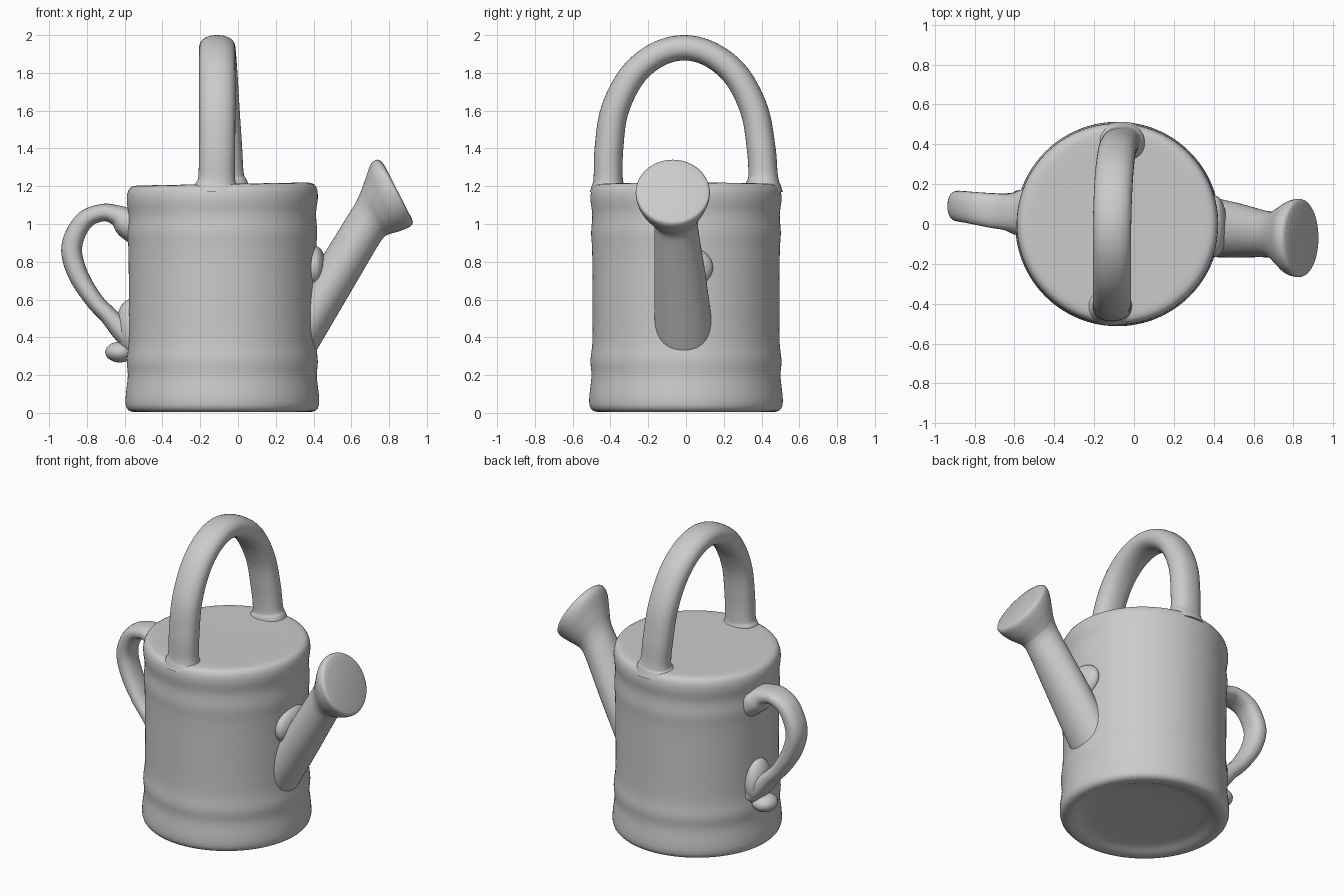
import bpy, bmesh, math
from mathutils import Vector

if "Cube" in bpy.data.objects:
    bpy.data.objects.remove(bpy.data.objects["Cube"])

BODY_X = -0.083


def make_object(name, bm, angle=50):
    bmesh.ops.recalc_face_normals(bm, faces=bm.faces[:])
    mesh = bpy.data.meshes.new(name)
    bm.to_mesh(mesh)
    bm.free()
    ob = bpy.data.objects.new(name, mesh)
    bpy.context.collection.objects.link(ob)
    bpy.ops.object.select_all(action='DESELECT')
    ob.select_set(True)
    bpy.context.view_layer.objects.active = ob
    bpy.ops.object.shade_smooth_by_angle(angle=math.radians(angle))
    return ob


def smooth_rows(rows, steps):
    """Catmull-Rom interpolation through rows of numbers."""
    rows = [Vector(r) for r in rows]
    out = []
    for i in range(len(rows) - 1):
        b, c = rows[i], rows[i + 1]
        a = rows[i - 1] if i else b * 2 - c
        d = rows[i + 2] if i + 2 < len(rows) else c * 2 - b
        for s in range(steps):
            t = s / steps
            out.append((b * 2 + (c - a) * t + (a * 2 - b * 5 + c * 4 - d) * t * t
                        + (b * 3 - a - c * 3 + d) * t ** 3) * 0.5)
    return out + [rows[-1]]


def loft(name, sections, sides=36, power=1.0):
    """Skin rings given as (centre, half axis, half axis)."""
    bm = bmesh.new()
    rings = []
    for c, u, v in sections:
        ring = []
        for k in range(sides):
            a = 2 * math.pi * k / sides
            x, y = (math.copysign(abs(f) ** power, f) for f in (math.cos(a), math.sin(a)))
            ring.append(bm.verts.new(c + u * x + v * y))
        rings.append(ring)
    for r, q in zip(rings, rings[1:]):
        for k in range(sides):
            n = (k + 1) % sides
            bm.faces.new((r[k], r[n], q[n], q[k]))
    bm.faces.new(rings[0])
    bm.faces.new(rings[-1])
    return make_object(name, bm)


def strap(name, rows, wide_axis, power):
    """Tube along rows of (x, y, z, half width, half thickness)."""
    pts = smooth_rows(rows, 7)
    secs = []
    for i, p in enumerate(pts):
        t = Vector(pts[min(i + 1, len(pts) - 1)][:3]) - Vector(pts[max(i - 1, 0)][:3])
        thick = t.cross(wide_axis).normalized()
        wide = thick.cross(t).normalized()
        secs.append((Vector(p[:3]), wide * p[3], thick * p[4]))
    return loft(name, secs, power=power)


def blob(name, loc, size):
    bm = bmesh.new()
    bmesh.ops.create_uvsphere(bm, u_segments=32, v_segments=20, radius=1)
    for v in bm.verts:
        v.co = Vector(a * b for a, b in zip(v.co, size)) + Vector(loc)
    return make_object(name, bm)


# Can body: lathed profile with two soft ribs and a recessed base
profile = [(0, .04), (.36, .04), (.40, .022), (.44, .003), (.485, .004), (.51, .022),
           (.516, .06), (.507, .14), (.498, .20), (.506, .25), (.507, .29), (.497, .345),
           (.494, .40), (.496, .65), (.496, .88), (.503, .93), (.503, .97), (.496, 1.03),
           (.497, 1.07), (.508, 1.12), (.506, 1.17), (.492, 1.204), (.46, 1.213),
           (.40, 1.211), (0, 1.21)]
bm = bmesh.new()
verts = [bm.verts.new((r, 0, z)) for r, z in profile]
edges = [bm.edges.new(e) for e in zip(verts, verts[1:])]
bmesh.ops.spin(bm, geom=verts + edges, cent=(0, 0, 0), axis=(0, 0, 1),
               angle=2 * math.pi, steps=72, use_duplicate=False)
bmesh.ops.remove_doubles(bm, verts=bm.verts[:], dist=1e-4)
for v in bm.verts:
    if v.co.z > 1:
        v.co.z += 0.018 * v.co.x
    v.co.x += BODY_X
body = make_object("can_body", bm, 60)
body.modifiers.new("soften", 'SUBSURF').levels = 1
body.modifiers["soften"].render_levels = 1

# Overhead carrying handle, flared where it meets the lid
strap("top_handle", [
    (-.115, -.412, 1.17, .125, .098), (-.115, -.412, 1.205, .112, .086),
    (-.113, -.412, 1.25, .097, .077), (-.111, -.408, 1.40, .096, .076),
    (-.110, -.378, 1.60, .096, .074), (-.110, -.285, 1.785, .096, .071),
    (-.110, -.155, 1.895, .096, .068), (-.110, -.01, 1.933, .096, .067),
    (-.106, .135, 1.895, .096, .068), (-.098, .268, 1.785, .096, .071),
    (-.086, .362, 1.60, .095, .074), (-.073, .398, 1.40, .095, .076),
    (-.064, .408, 1.26, .095, .078), (-.060, .408, 1.215, .112, .090),
    (-.060, .408, 1.17, .128, .105)], Vector((1, 0, 0)), 0.9)

# Rear grip handle, flared at both ends
strap("side_handle", [
    (-.53, .055, .995, .13, .12), (-.585, .055, 1.01, .11, .085),
    (-.64, .060, 1.045, .092, .055), (-.72, .068, 1.060, .086, .046),
    (-.82, .082, 1.012, .080, .050), (-.880, .090, .88, .077, .055),
    (-.850, .088, .74, .077, .053), (-.765, .078, .60, .080, .047),
    (-.685, .070, .515, .084, .048), (-.625, .065, .45, .09, .058),
    (-.55, .06, .38, .10, .07)], Vector((0, 1, 0)), 0.85)
blob("handle_root", (-.575, .06, .45), (.07, .11, .15))
blob("handle_curl", (-.625, .06, .322), (.078, .085, .055))

# Spout and flared rose: lower edge xz, upper edge xz, centre y, half width
spout = smooth_rows([
    (.36, .24, .16, .36, .0, .145), (.43, .355, .23, .475, -.01, .153),
    (.60, .645, .405, .76, -.03, .138), (.735, .875, .575, 1.035, -.05, .117),
    (.775, .932, .632, 1.13, -.056, .121), (.805, .948, .668, 1.22, -.064, .150),
    (.855, .962, .700, 1.31, -.07, .183), (.908, .984, .728, 1.338, -.07, .196),
    (.925, 1.005, .752, 1.336, -.07, .192), (.920, 1.028, .775, 1.312, -.07, .172)], 7)
secs = []
for lx, lz, ux, uz, y, w in spout:
    lo, up = Vector((lx, y, lz)), Vector((ux, y, uz))
    secs.append(((lo + up) / 2, (up - lo) / 2, Vector((0, w, 0))))
loft("spout", secs, sides=48)
blob("spout_collar", (.405, -.012, .77), (.062, .155, .115))
